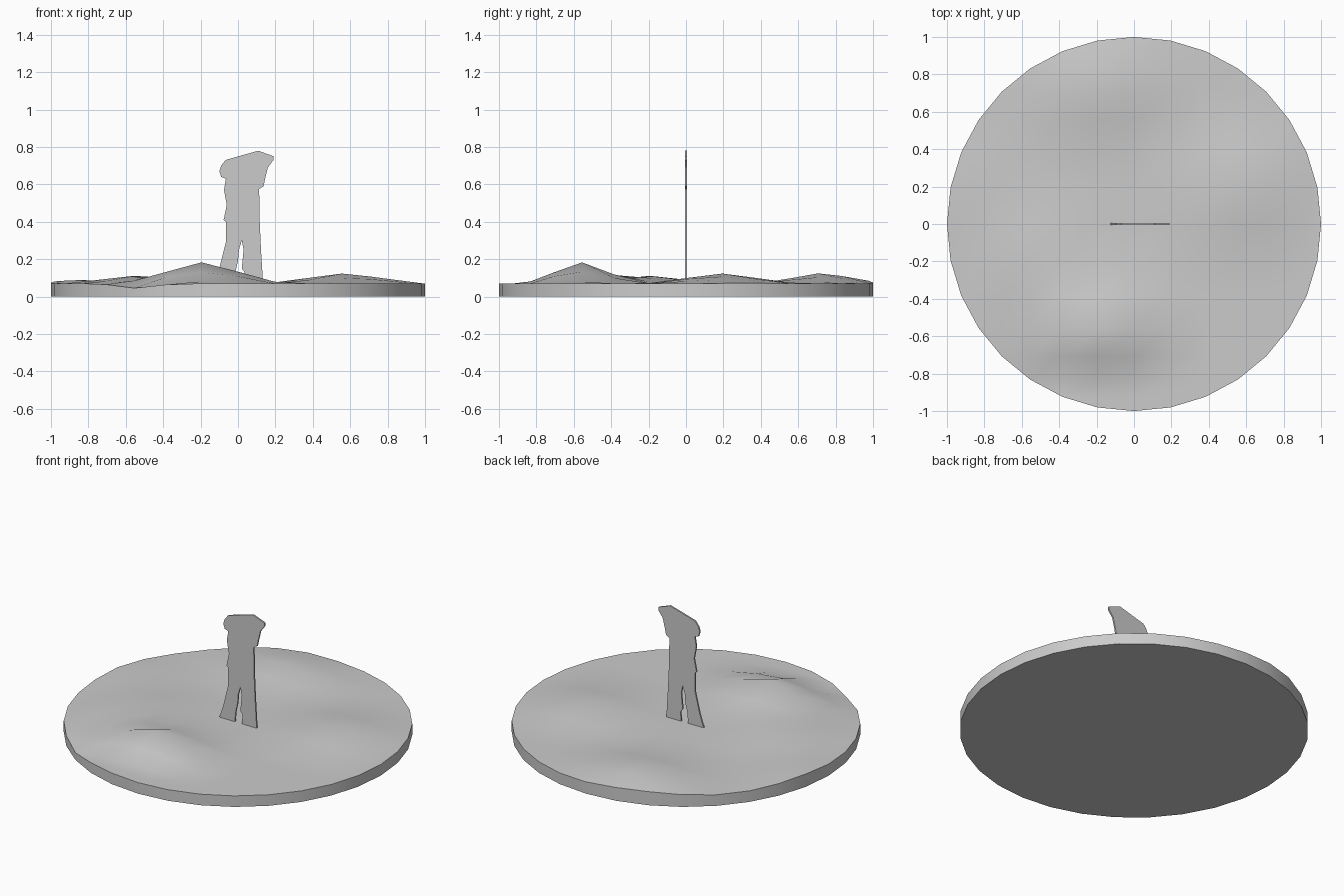
import bpy, bmesh, math

if "Cube" in bpy.data.objects:
    bpy.data.objects.remove(bpy.data.objects["Cube"])

# Soft terrain bumps: x, y, x radius, y radius, height
BUMPS = [(-0.19, -0.56, 0.42, 0.30, 0.115), (0.57, 0.19, 0.42, 0.40, 0.055),
         (-0.52, -0.19, 0.40, 0.35, 0.045), (-0.19, 0.73, 0.45, 0.33, 0.058),
         (-0.56, -0.83, 0.30, 0.20, -0.025), (-0.85, 0.2, 0.3, 0.3, 0.02)]


def ground_height(x, y):
    z = 0.07
    for bx, by, rx, ry, h in BUMPS:
        z += h * max(0.0, 1 - math.hypot((x - bx) / rx, (y - by) / ry))
    return z


def finish(bm, name):
    bmesh.ops.recalc_face_normals(bm, faces=bm.faces)
    me = bpy.data.meshes.new(name)
    bm.to_mesh(me)
    bm.free()
    ob = bpy.data.objects.new(name, me)
    bpy.context.collection.objects.link(ob)
    return ob


# Round uneven ground: grid lines pass through the 32 rim corners
N = 8
bm = bmesh.new()
grid = {}
for i in range(-N, N + 1):
    for j in range(-N, N + 1):
        if abs(i) + abs(j) <= N:
            x, y = (math.sin(k * math.pi / 16) for k in (i, j))
            grid[i, j] = bm.verts.new((x, y, ground_height(x, y)))
for i in range(-N, N):
    for j in range(-N, N):
        cell = [(i, j), (i + 1, j), (i + 1, j + 1), (i, j + 1)]
        vs = [grid[c] for c in cell if c in grid]
        if len(vs) >= 3:
            bm.faces.new(vs)
# Side wall and flat underside
rim = [e for e in bm.edges if e.is_boundary]
low = bmesh.ops.extrude_edge_only(bm, edges=rim)["geom"]
for v in low:
    if isinstance(v, bmesh.types.BMVert):
        v.co.z = 0
bmesh.ops.contextual_create(bm, geom=[e for e in low if isinstance(e, bmesh.types.BMEdge)])
ground = finish(bm, "ground_disc")
bpy.context.view_layer.objects.active = ground
ground.select_set(True)
bpy.ops.object.shade_smooth_by_angle(angle=math.radians(40))

# Thin standing figure cut-out, outline in x and z
OUTLINE = [(-0.13, 0.06), (-0.10, 0.15), (-0.065, 0.29), (-0.065, 0.40), (-0.077, 0.41),
           (-0.06, 0.49), (-0.075, 0.57), (-0.065, 0.63), (-0.09, 0.64), (-0.1, 0.67),
           (-0.09, 0.70), (-0.067, 0.73), (0.02, 0.755), (0.11, 0.78), (0.135, 0.77),
           (0.19, 0.75), (0.19, 0.73), (0.16, 0.69), (0.145, 0.63), (0.137, 0.59),
           (0.113, 0.575), (0.116, 0.40), (0.123, 0.25), (0.135, 0.055), (0.03, 0.06),
           (0.035, 0.13), (0.02, 0.15), (0.03, 0.25), (0.02, 0.30), (0.005, 0.25),
           (0.0, 0.19), (-0.012, 0.14), (-0.02, 0.06)]
bm = bmesh.new()
face = bm.faces.new([bm.verts.new((x, -0.005, z)) for x, z in OUTLINE])
ext = bmesh.ops.extrude_face_region(bm, geom=[face], use_keep_orig=True)["geom"]
bmesh.ops.translate(bm, vec=(0, 0.01, 0),
                    verts=[v for v in ext if isinstance(v, bmesh.types.BMVert)])
finish(bm, "figure_cutout")
